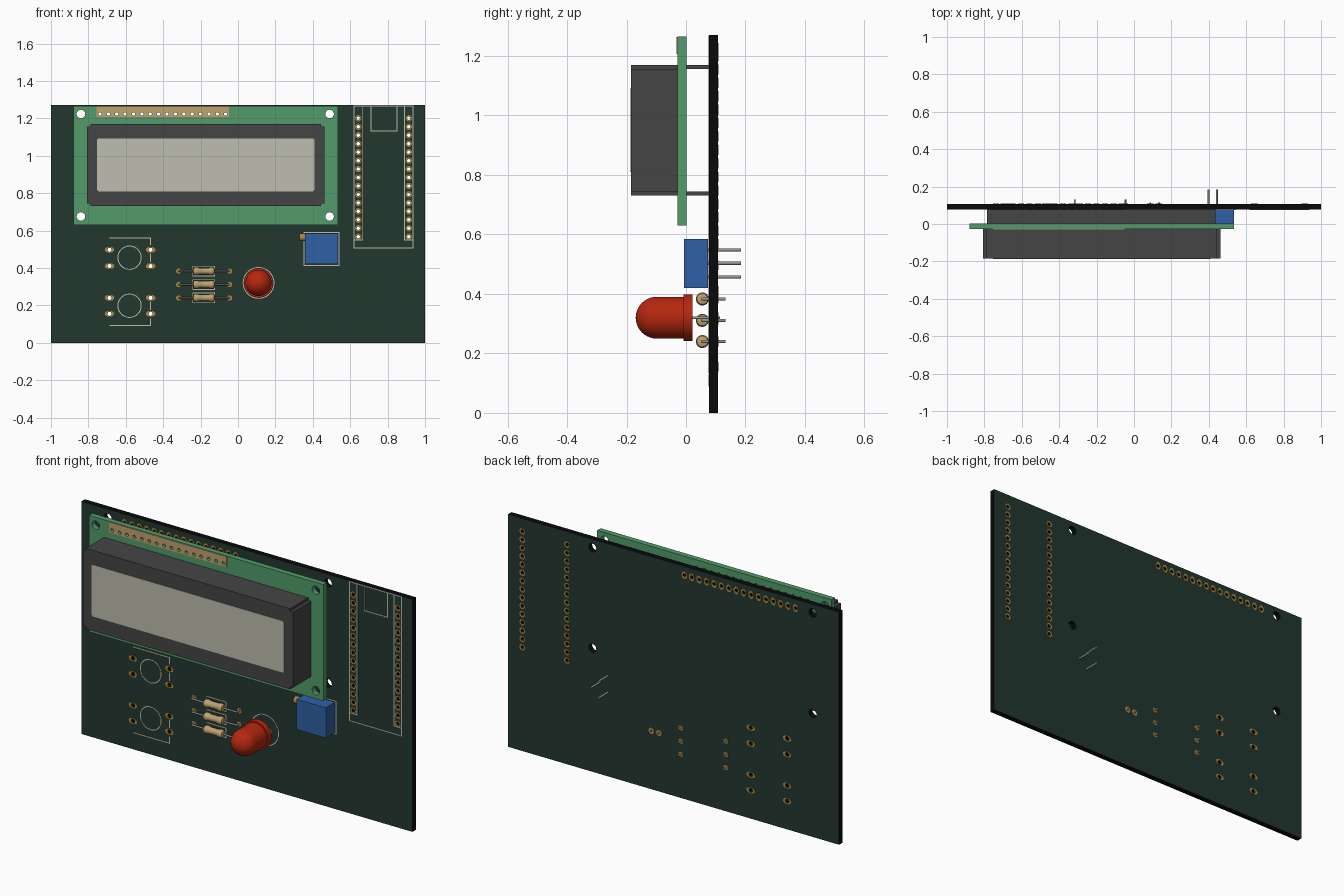
import bpy, bmesh, math
from mathutils import Matrix, Vector

cube = bpy.data.objects.get("Cube")
if cube:
    bpy.data.objects.remove(cube, do_unlink=True)


def material(name, r, g, b):
    m = bpy.data.materials.new(name)
    m.use_nodes = True
    m.diffuse_color = (r, g, b, 1)
    m.node_tree.nodes["Principled BSDF"].inputs["Base Color"].default_value = (r, g, b, 1)
    return m


DARK_GREEN = material("dark green mask", 0.016, 0.038, 0.028)
BLACK = material("black board edge", 0.003, 0.003, 0.003)
GREEN = material("display board green", 0.085, 0.33, 0.148)
GREY = material("bezel dark grey", 0.06, 0.059, 0.06)
PALE = material("pale screen and print", 0.52, 0.51, 0.43)
RED = material("red lens", 0.47, 0.02, 0.005)
BLUE = material("blue plastic", 0.028, 0.12, 0.38)
GOLD = material("gold pad", 0.42, 0.25, 0.05)
TAN = material("tan", 0.53, 0.36, 0.16)
METAL = material("grey lead", 0.32, 0.31, 0.3)

BACK_Y, FACE_Y = 0.107, 0.077      # back and front of the main board


def finish(name, bm, mat, smooth=False):
    bmesh.ops.recalc_face_normals(bm, faces=bm.faces[:])
    me = bpy.data.meshes.new(name)
    bm.to_mesh(me)
    bm.free()
    me.materials.append(mat)
    ob = bpy.data.objects.new(name, me)
    bpy.context.collection.objects.link(ob)
    if smooth:
        bpy.ops.object.select_all(action='DESELECT')
        ob.select_set(True)
        bpy.context.view_layer.objects.active = ob
        bpy.ops.object.shade_smooth_by_angle(angle=math.radians(40))
    return ob


def add_prism(bm, pts, y0, y1):
    """Extrude an x,z outline from y0 to y1."""
    a = [bm.verts.new((x, y0, z)) for x, z in pts]
    b = [bm.verts.new((x, y1, z)) for x, z in pts]
    bm.faces.new(a)
    bm.faces.new(b[::-1])
    for i in range(len(pts)):
        j = (i + 1) % len(pts)
        bm.faces.new((a[i], b[i], b[j], a[j]))


def rect(x0, x1, z0, z1):
    return [(x0, z0), (x1, z0), (x1, z1), (x0, z1)]


def notched(x0, x1, z0, z1, cx, cz):
    """Rectangle outline with square notches in its corners."""
    return [(x0 + cx, z0), (x1 - cx, z0), (x1 - cx, z0 + cz), (x1, z0 + cz),
            (x1, z1 - cz), (x1 - cx, z1 - cz), (x1 - cx, z1), (x0 + cx, z1),
            (x0 + cx, z1 - cz), (x0, z1 - cz), (x0, z0 + cz), (x0 + cx, z0 + cz)]


def prism(name, pts, y0, y1, mat):
    bm = bmesh.new()
    add_prism(bm, pts, y0, y1)
    return finish(name, bm, mat)


def add_ring(bm, x, z, rx, rz, ri_x, ri_z, y0, y1, n=16):
    """Flat ring with separate outer and inner radii."""
    rows = []
    for ax, az, y in ((rx, rz, y0), (rx, rz, y1), (ri_x, ri_z, y1), (ri_x, ri_z, y0)):
        rows.append([bm.verts.new((x + ax * math.cos(2 * math.pi * i / n), y,
                                   z + az * math.sin(2 * math.pi * i / n))) for i in range(n)])
    for k in range(4):
        p, q = rows[k], rows[(k + 1) % 4]
        for i in range(n):
            j = (i + 1) % n
            bm.faces.new((p[i], p[j], q[j], q[i]))


def add_lathe(bm, profile, origin, axis, n=24):
    """Revolve (radius, height) points around an axis and cap both ends."""
    rot = Vector((0, 0, 1)).rotation_difference(Vector(axis)).to_matrix().to_4x4()
    mat = Matrix.Translation(origin) @ rot
    rings = [[bm.verts.new(mat @ Vector((r * math.cos(2 * math.pi * i / n),
                                         r * math.sin(2 * math.pi * i / n), h)))
              for i in range(n)] for r, h in profile]
    for p, q in zip(rings, rings[1:]):
        for i in range(n):
            j = (i + 1) % n
            bm.faces.new((p[i], p[j], q[j], q[i]))
    bm.faces.new(rings[0][::-1])
    bm.faces.new(rings[-1])


def lathe(name, profile, origin, axis, mat, n=24):
    bm = bmesh.new()
    add_lathe(bm, profile, origin, axis, n)
    return finish(name, bm, mat, True)


# Hole and pad positions
mounts = [(x, z) for x in (-0.84, 0.49) for z in (0.675, 1.223)]
display_pins = [(-0.738 + 0.0448 * i, 1.223) for i in range(16)]
module_pins = [(x, 1.2 - 0.0452 * i) for x in (0.643, 0.913) for i in range(15)]
switch_pins = [(x, z) for x in (-0.687, -0.467) for z in (0.497, 0.41, 0.24, 0.155)]
resistor_z = (0.383, 0.311, 0.24)
resistor_pins = [(x, z) for x in (-0.317, -0.045) for z in resistor_z]
lamp_pins = [(0.087, 0.32), (0.133, 0.32)]

# Drill cutter shared by both boards
bm = bmesh.new()
for holes, r in ((mounts, 0.023), (display_pins, 0.009), (module_pins, 0.009), (switch_pins, 0.011)):
    for x, z in holes:
        add_lathe(bm, [(r, -0.1), (r, 0.2)], (x, 0, z), (0, 1, 0), 16)
# turn the axis so the drills run along y
drill = finish("drill_cutter", bm, BLACK)
drill.hide_render = True


def drilled(ob):
    mod = ob.modifiers.new("holes", 'BOOLEAN')
    mod.object = drill
    mod.operation = 'DIFFERENCE'
    mod.solver = 'EXACT'
    bpy.ops.object.select_all(action='DESELECT')
    ob.select_set(True)
    bpy.context.view_layer.objects.active = ob
    bpy.ops.object.modifier_apply(modifier=mod.name)
    return ob


# Main board: green faces, black edges
board = drilled(prism("main_board", rect(-1, 1, 0, 1.27), FACE_Y, BACK_Y, DARK_GREEN))
board.data.materials.clear()
board.data.materials.append(DARK_GREEN)
board.data.materials.append(BLACK)
for f in board.data.polygons:
    f.material_index = 0 if abs(f.normal.y) > 0.5 else 1

# Display board and its contact strip
for ob_args in (("display_board", rect(-0.88, 0.535, 0.63, 1.266), -0.028, 0.002, GREEN),
                ("display_contact_strip", rect(-0.757, -0.047, 1.207, 1.264), -0.032, -0.0275, TAN)):
    ob = drilled(prism(*ob_args))
    mat = ob_args[4]
    ob.data.materials.clear()
    ob.data.materials.append(mat)
    for f in ob.data.polygons:
        f.material_index = 0
bpy.data.objects.remove(drill, do_unlink=True)

# Display bezel, screen and rear flanges
prism("display_bezel", notched(-0.807, 0.462, 0.73, 1.17, 0.018, 0.014), -0.185, -0.028, GREY)
c = 0.008
prism("display_screen", [(-0.755 + c, 0.81), (0.41 - c, 0.81), (0.41, 0.81 + c), (0.41, 1.092 - c),
                         (0.41 - c, 1.092), (-0.755 + c, 1.092), (-0.755, 1.092 - c),
                         (-0.755, 0.81 + c)], -0.187, -0.184, PALE)
for name, z0 in (("upper", 1.156), ("lower", 0.73)):
    prism(name + "_display_flange", rect(-0.787, 0.435, z0, z0 + 0.014), 0.002, FACE_Y, GREY)

# Solder pads on both faces
bm = bmesh.new()
for pins, rx, rz, ri in ((display_pins, 0.016, 0.021, 0.009), (module_pins, 0.017, 0.017, 0.009),
                         (switch_pins, 0.026, 0.016, 0.011), (resistor_pins, 0.014, 0.014, 0.004),
                         (lamp_pins, 0.017, 0.017, 0.004)):
    for x, z in pins:
        add_ring(bm, x, z, rx, rz, ri, ri, FACE_Y - 0.002, FACE_Y)
        add_ring(bm, x, z, rx, rz, ri, ri, BACK_Y, BACK_Y + 0.002)
finish("solder_pads", bm, GOLD)

# Printed outlines
bm = bmesh.new()
W = 0.0025


def line(x0, z0, x1, z1):
    add_prism(bm, rect(min(x0, x1) - W, max(x0, x1) + W, min(z0, z1) - W, max(z0, z1) + W),
              FACE_Y - 0.0015, FACE_Y)


def box_lines(x0, x1, z0, z1):
    line(x0, z0, x1, z0)
    line(x0, z1, x1, z1)
    line(x0, z0, x0, z1)
    line(x1, z0, x1, z1)


box_lines(0.62, 0.935, 0.507, 1.266)
line(0.667, 0.55, 0.667, 1.266)
line(0.89, 0.55, 0.89, 1.266)
line(0.62, 0.55, 0.667, 0.55)
line(0.89, 0.55, 0.935, 0.55)
box_lines(0.71, 0.85, 1.132, 1.266)
box_lines(0.352, 0.54, 0.412, 0.59)
for z in (0.455, 0.198):
    add_ring(bm, -0.58, z, 0.065, 0.065, 0.060, 0.060, FACE_Y - 0.0015, FACE_Y, 32)
    line(-0.467, z - 0.02, -0.467, z + 0.02)
line(-0.685, 0.56, -0.467, 0.56)
line(-0.467, 0.525, -0.467, 0.56)
line(-0.685, 0.092, -0.467, 0.092)
line(-0.467, 0.092, -0.467, 0.127)
for z in resistor_z:
    box_lines(-0.242, -0.125, z - 0.026, z + 0.026)
add_ring(bm, 0.11, 0.32, 0.085, 0.085, 0.080, 0.080, FACE_Y - 0.0015, FACE_Y, 32)
finish("printed_outlines", bm, PALE)

# Resistors: dumbbell body and bent leads
for i, z in enumerate(resistor_z, 1):
    lathe(f"resistor_body_{i}", [(0.008, 0), (0.018, 0.003), (0.022, 0.011), (0.022, 0.024), (0.018, 0.032),
                                 (0.018, 0.084), (0.022, 0.092), (0.022, 0.105), (0.018, 0.113),
                                 (0.008, 0.116)], (-0.24, 0.055, z), (1, 0, 0), TAN)
    bm = bmesh.new()
    add_lathe(bm, [(0.005, 0), (0.005, 0.272)], (-0.317, 0.055, z), (1, 0, 0), 10)
    for x in (-0.317, -0.045):
        add_lathe(bm, [(0.005, 0), (0.005, 0.08)], (x, 0.052, z), (0, 1, 0), 10)
    finish(f"resistor_leads_{i}", bm, METAL, True)

# Lamp: flange, barrel and dome
dome = [(0.07 * math.cos(a), 0.121 + 0.07 * math.sin(a)) for a in
        [math.radians(88 * k / 10) for k in range(11)]]
lathe("lamp_lens", [(0.078, 0), (0.078, 0.03), (0.07, 0.03)] + dome, (0.11, 0.022, 0.32), (0, -1, 0), RED, 40)
bm = bmesh.new()
for x, z in lamp_pins:
    add_lathe(bm, [(0.005, 0), (0.005, 0.097)], (x, 0.018, z), (0, 1, 0), 10)
finish("lamp_leads", bm, METAL, True)

# Trimmer: body, screw and pins
prism("trimmer_body", rect(0.358, 0.535, 0.42, 0.585), -0.007, 0.074, BLUE)
lathe("trimmer_screw", [(0.02, 0), (0.02, 0.03)], (0.329, 0.025, 0.563), (1, 0, 0), GOLD, 16)
bm = bmesh.new()
for x, z in ((0.399, 0.548), (0.443, 0.503), (0.399, 0.457)):
    add_lathe(bm, [(0.0055, 0), (0.0055, 0.115)], (x, 0.07, z), (0, 1, 0), 10)
finish("trimmer_pins", bm, METAL, True)
